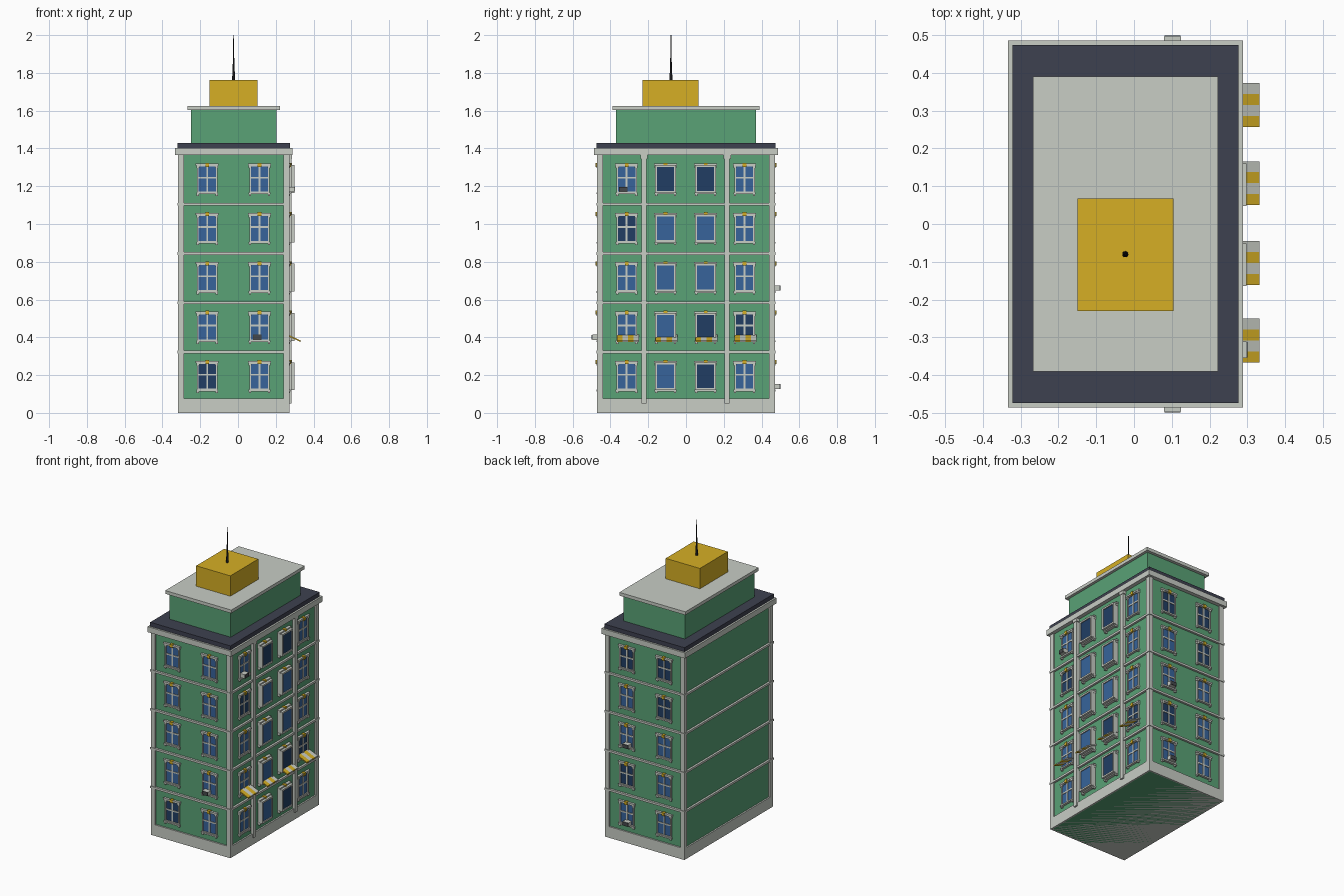
import bpy
import bmesh
from mathutils import Matrix, Vector

if "Cube" in bpy.data.objects:
    bpy.data.objects.remove(bpy.data.objects["Cube"])


def make_material(name, rgb):
    mat = bpy.data.materials.new(name)
    mat.use_nodes = True
    mat.diffuse_color = (*rgb, 1)
    mat.node_tree.nodes["Principled BSDF"].inputs["Base Color"].default_value = (*rgb, 1)
    return mat


GREEN = make_material("green wall", (0.10, 0.36, 0.18))
STONE = make_material("pale stone", (0.58, 0.61, 0.56))
GOLD = make_material("gold", (0.67, 0.43, 0.018))
SLATE = make_material("dark slate", (0.048, 0.053, 0.08))
BLUE = make_material("blue glass", (0.038, 0.127, 0.33))
NAVY = make_material("dark glass", (0.015, 0.048, 0.127))
GREY = make_material("dark grey metal", (0.06, 0.065, 0.07))
BLACK = make_material("black metal", (0.01, 0.01, 0.012))


class Part:
    """Collects coloured boxes into one object."""

    def __init__(self, name):
        self.name, self.bm, self.mats = name, bmesh.new(), []

    def box(self, lo, hi, mat):
        if mat not in self.mats:
            self.mats.append(mat)
        lo, hi = Vector(lo), Vector(hi)
        m = Matrix.Translation((lo + hi) / 2) @ Matrix.Diagonal((*(hi - lo), 1))
        verts = bmesh.ops.create_cube(self.bm, size=1, matrix=m)["verts"]
        for f in {f for v in verts for f in v.link_faces}:
            f.material_index = self.mats.index(mat)
        return verts

    def on_wall(self, wall, u, z, d, mat):
        """Box on a wall: u along it, z up, d outwards from its surface."""
        if wall == "right":
            return self.box((XR + d[0], u[0], z[0]), (XR + d[1], u[1], z[1]), mat)
        s = -1 if wall == "front" else 1
        ys = sorted((s * (YW + d[0]), s * (YW + d[1])))
        return self.box((u[0], ys[0], z[0]), (u[1], ys[1], z[1]), mat)

    def finish(self):
        mesh = bpy.data.meshes.new(self.name)
        self.bm.to_mesh(mesh)
        self.bm.free()
        for m in self.mats:
            mesh.materials.append(m)
        ob = bpy.data.objects.new(self.name, mesh)
        bpy.context.collection.objects.link(ob)
        return ob


def block(name, x, y, z, mat):
    part = Part(name)
    part.box((x[0], y[0], z[0]), (x[1], y[1], z[1]), mat)
    part.finish()


XL, XR, YW = -0.307, 0.262, 0.46   # wall planes
STEP = 0.261                       # storey height


def around(grow):
    return (XL - grow, XR + grow), (-YW - grow, YW + grow)


# Main masses
block("walls", *around(0), (0, 1.38), GREEN)
block("plinth", *around(0.01), (0, 0.075), STONE)
block("cornice", *around(0.026), (1.365, 1.402), STONE)
block("roof_slab", *around(0.014), (1.395, 1.43), SLATE)
block("penthouse", (-0.25, 0.205), (-0.37, 0.37), (1.42, 1.61), GREEN)
block("penthouse_roof", (-0.268, 0.223), (-0.39, 0.39), (1.603, 1.625), STONE)
block("roof_box", (-0.15, 0.104), (-0.23, 0.067), (1.62, 1.762), GOLD)

# Floor bands
for i in range(4):
    z = 0.322 + STEP * i
    block(f"floor_band_{i + 1}", *around(0.014), (z - 0.007, z + 0.007), STONE)

# Corner pillars
pillars = Part("corner_pillars")
for x in (XL - 0.01, XR - 0.02):
    for y in (-YW - 0.01, YW - 0.02):
        pillars.box((x, y, 0.07), (x + 0.03, y + 0.03, 1.37), STONE)
pillars.finish()

# Pilasters on the right wall
pilasters = Part("pilasters")
for y in (-0.223, 0.218):
    pilasters.on_wall("right", (y - 0.013, y + 0.013), (0.05, 1.37), (0, 0.02), STONE)
    pilasters.on_wall("right", (y - 0.019, y + 0.019), (1.345, 1.37), (0, 0.023), STONE)
pilasters.finish()


def trim(part, wall, u, z, depth):
    """Lintel, keystone, sill and small feet."""
    part.on_wall(wall, (u - 0.061, u + 0.061), (z + 0.265, z + 0.276), (0, depth), STONE)
    part.on_wall(wall, (u - 0.01, u + 0.01), (z + 0.259, z + 0.28), (0, depth + 0.004), GOLD)
    part.on_wall(wall, (u - 0.058, u + 0.058), (z + 0.114, z + 0.123), (0, depth), STONE)
    for s in (-0.05, 0.05):
        part.on_wall(wall, (u + s - 0.006, u + s + 0.006), (z + 0.105, z + 0.115), (0, depth - 0.003), STONE)
        part.on_wall(wall, (u + s - 0.008, u + s + 0.008), (z + 0.252, z + 0.266), (0, depth - 0.002), STONE)


def surround(part, wall, u, z, half, width, depth):
    z0, z1 = z + 0.12, z + 0.268
    for s in (-1, 1):
        edges = sorted((u + s * half, u + s * (half - width)))
        part.on_wall(wall, edges, (z0, z1), (0, depth), STONE)
    for a in (z0, z1 - width):
        part.on_wall(wall, (u - half, u + half), (a, a + width), (0, depth), STONE)


def cross_window(name, wall, u, z, glass):
    part = Part(name)
    part.on_wall(wall, (u - 0.05, u + 0.05), (z + 0.122, z + 0.266), (0, 0.003), glass)
    surround(part, wall, u, z, 0.054, 0.008, 0.01)
    part.on_wall(wall, (u - 0.005, u + 0.005), (z + 0.122, z + 0.266), (0, 0.007), STONE)
    part.on_wall(wall, (u - 0.05, u + 0.05), (z + 0.197, z + 0.206), (0, 0.007), STONE)
    trim(part, wall, u, z, 0.015)
    part.finish()


def box_window(name, wall, u, z, glass):
    part = Part(name)
    part.on_wall(wall, (u - 0.05, u + 0.05), (z + 0.122, z + 0.266), (0, 0.03), glass)
    surround(part, wall, u, z, 0.056, 0.011, 0.036)
    trim(part, wall, u, z, 0.02)
    part.finish()


# Windows: each column lists its dark storeys, counted from the ground
columns = [
    ("front", -0.163, cross_window, {0}),
    ("front", 0.114, cross_window, set()),
    ("back", -0.163, cross_window, {3, 4}),
    ("back", 0.114, cross_window, {1, 4}),
    ("right", -0.314, cross_window, {3}),
    ("right", -0.108, box_window, {4}),
    ("right", 0.104, box_window, {0, 1, 4}),
    ("right", 0.31, cross_window, {1}),
]
for c, (wall, u, build, dark) in enumerate(columns):
    for i in range(5):
        build(f"{wall}_window_{c + 1}_{i + 1}", wall, u, STEP * i, NAVY if i in dark else BLUE)

# Striped awnings over the ground storey
for k, y in enumerate((-0.308, -0.103, 0.108, 0.315)):
    awning = Part(f"awning_{k + 1}")
    for j in range(4):
        a = y - 0.058 + 0.029 * j
        verts = awning.on_wall("right", (a, a + 0.029), (0.407, 0.415), (0, 0.07),
                               STONE if j % 2 else GOLD)
        for v in verts:
            v.co.z -= 0.45 * (v.co.x - XR)
    awning.finish()

# Air conditioners under some windows
units = [("front", 0.102, 1), ("back", 0.102, 0), ("back", 0.102, 2), ("right", -0.333, 4)]
for k, (wall, u, i) in enumerate(units):
    z = 0.126 + STEP * i
    unit = Part(f"air_conditioner_{k + 1}")
    unit.on_wall(wall, (u - 0.022, u + 0.022), (z, z + 0.027), (0, 0.036), STONE)
    unit.on_wall(wall, (u - 0.021, u + 0.021), (z + 0.001, z + 0.026), (0.036, 0.039), GREY)
    unit.finish()

# Antenna: stepped mast
mast = bmesh.new()
for r0, r1, z0, z1 in ((0.008, 0.007, 1.76, 1.8), (0.006, 0.004, 1.8, 1.88), (0.003, 0.002, 1.88, 2.0)):
    bmesh.ops.create_cone(mast, cap_ends=True, segments=12, radius1=r0, radius2=r1,
                          depth=z1 - z0, matrix=Matrix.Translation((-0.023, -0.08, (z0 + z1) / 2)))
mesh = bpy.data.meshes.new("antenna")
mast.to_mesh(mesh)
mast.free()
mesh.materials.append(BLACK)
bpy.context.collection.objects.link(bpy.data.objects.new("antenna", mesh))
